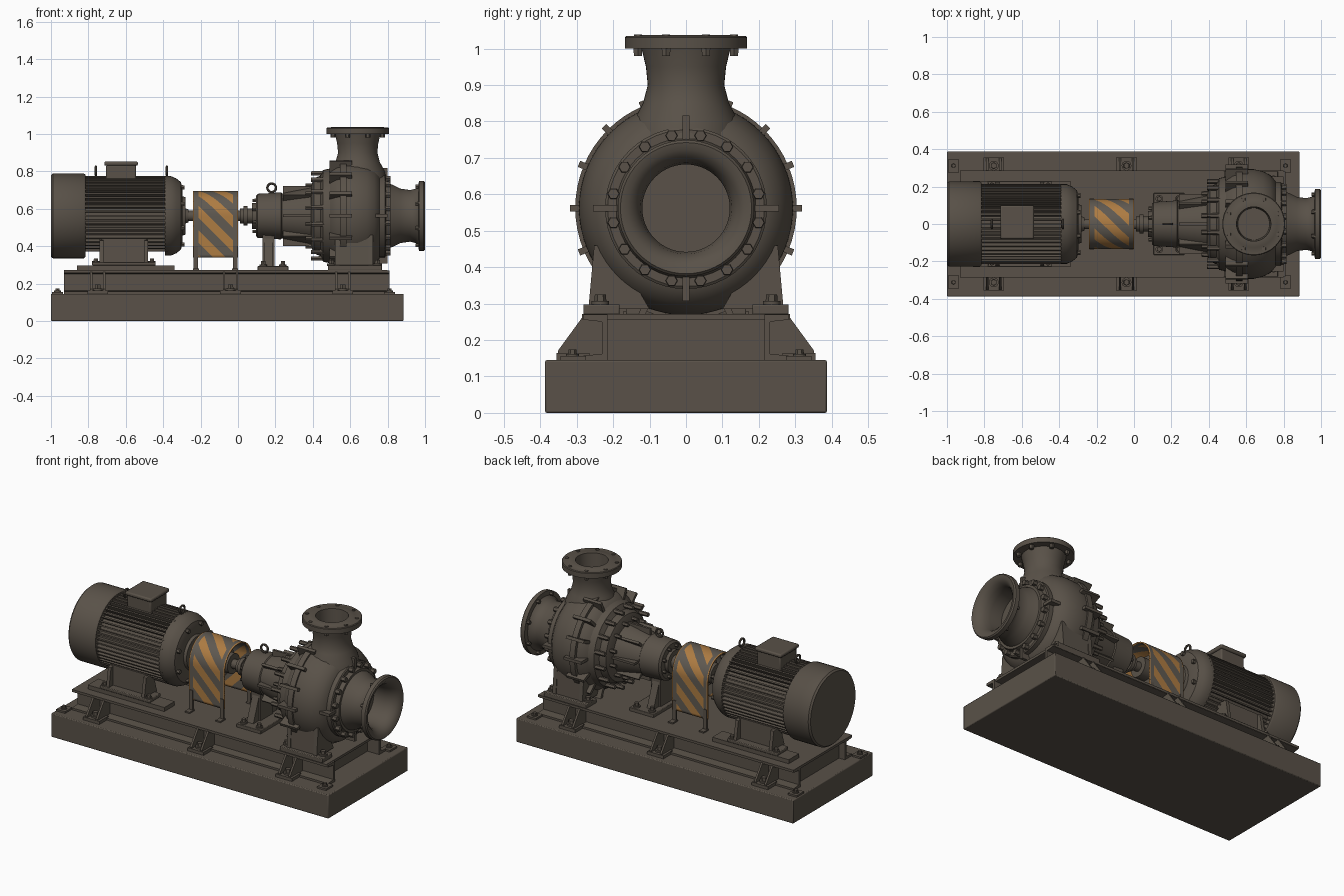
import bpy, bmesh, math
from mathutils import Vector, Matrix

if "Cube" in bpy.data.objects:
    bpy.data.objects.remove(bpy.data.objects["Cube"])

AX = 0.562   # shaft height
PX = 0.64    # discharge nozzle position


def mat(name, c):
    m = bpy.data.materials.new(name)
    m.diffuse_color = (*c, 1)
    m.use_nodes = True
    m.node_tree.nodes["Principled BSDF"].inputs["Base Color"].default_value = m.diffuse_color
    return m


IRON = mat("dark_brown_paint", (0.100, 0.083, 0.065))
ORANGE = mat("warning_orange", (0.42, 0.20, 0.055))
GREY = mat("guard_grey", (0.115, 0.100, 0.082))


def finish(name, bm, mats=(IRON,)):
    bmesh.ops.remove_doubles(bm, verts=bm.verts, dist=1e-5)
    bmesh.ops.recalc_face_normals(bm, faces=bm.faces)
    me = bpy.data.meshes.new(name)
    bm.to_mesh(me)
    bm.free()
    for m in mats:
        me.materials.append(m)
    ob = bpy.data.objects.new(name, me)
    bpy.context.collection.objects.link(ob)
    return ob


def add_box(bm, x0, x1, y0, y1, z0, z1):
    m = Matrix.Translation(((x0 + x1) / 2, (y0 + y1) / 2, (z0 + z1) / 2))
    bmesh.ops.create_cube(bm, size=1, matrix=m @ Matrix.Diagonal((x1 - x0, abs(y1 - y0), z1 - z0, 1)))


def boxes(name, items, bevel=0):
    bm = bmesh.new()
    for b in items:
        add_box(bm, *b)
    ob = finish(name, bm)
    if bevel:
        mod = ob.modifiers.new("bevel", 'BEVEL')
        mod.width, mod.segments = bevel, 2
    return ob


def lathe(name, prof, axis='X', n=48, c=(0, 0, AX)):
    """Revolve (position, radius) pairs around an axis through c."""
    bm = bmesh.new()
    rings = []
    for p, r in prof:
        ring = []
        for i in range(n):
            a = math.tau * i / n
            u, v = r * math.cos(a), r * math.sin(a)
            co = (p, u, v) if axis == 'X' else (u, v, p)
            ring.append(bm.verts.new(Vector(co) + Vector(c)))
        rings.append(ring)
    for a, b in zip(rings, rings[1:]):
        for i in range(n):
            j = (i + 1) % n
            bm.faces.new((a[i], a[j], b[j], b[i]))
    return finish(name, bm)


def prisms(name, pts, spans, axis='X'):
    """Extrude a 2D outline along X (outline in y,z) or Y (outline in x,z)."""
    bm = bmesh.new()
    for lo, hi, s in spans:
        put = (lambda t, p: (t, p[0] * s, p[1])) if axis == 'X' else (lambda t, p: (p[0], t, p[1]))
        a = [bm.verts.new(put(lo, p)) for p in pts]
        b = [bm.verts.new(put(hi, p)) for p in pts]
        bm.faces.new(a)
        bm.faces.new(b)
        for i in range(len(pts)):
            j = (i + 1) % len(pts)
            bm.faces.new((a[i], a[j], b[j], b[i]))
    return finish(name, bm)


def bolts(name, pts, d, r, h, washer=0):
    """Hex heads starting at each point and running along direction d."""
    bm = bmesh.new()
    rot = Vector((0, 0, 1)).rotation_difference(Vector(d)).to_matrix().to_4x4()
    for p in pts:
        m = Matrix.Translation(Vector(p)) @ rot
        bmesh.ops.create_cone(bm, cap_ends=True, segments=6, radius1=r, radius2=r * 0.9, depth=h,
                              matrix=m @ Matrix.Translation((0, 0, h / 2)))
        if washer:
            bmesh.ops.create_cone(bm, cap_ends=True, segments=16, radius1=washer, radius2=washer,
                                  depth=h * 0.4, matrix=m @ Matrix.Translation((0, 0, h * 0.2)))
    return finish(name, bm)


def ring_pts(x, r, n, off=0.0):
    return [(x, r * math.cos(math.tau * (i + off) / n), AX + r * math.sin(math.tau * (i + off) / n))
            for i in range(n)]


def radial_ribs(name, n, x0, x1, r0, r1, t, skip=lambda a: False):
    bm = bmesh.new()
    for i in range(n):
        a = math.tau * i / n
        if skip(a):
            continue
        b = bmesh.new()
        add_box(b, x0, x1, r0, r1, -t / 2, t / 2)
        bmesh.ops.transform(b, matrix=Matrix.Translation((0, 0, AX)) @ Matrix.Rotation(a, 4, 'X'), verts=b.verts)
        tmp = bpy.data.meshes.new("tmp")
        b.to_mesh(tmp)
        b.free()
        bm.from_mesh(tmp)
        bpy.data.meshes.remove(tmp)
    return finish(name, bm)


def eye(name, x, z, r, rot):
    bpy.ops.mesh.primitive_torus_add(major_radius=r, minor_radius=r * 0.28, major_segments=20,
                                     minor_segments=8, location=(x, 0, z), rotation=rot)
    ob = bpy.context.object
    ob.name = name
    ob.data.materials.append(IRON)


S = (-1, 1)
# Plinth and steel frame
boxes("plinth", [(-1, 0.885, -0.387, 0.387, 0, 0.145)], 0.005)
boxes("frame_top_plate", [(-0.93, 0.80, -0.285, 0.285, 0.257, 0.272)])
for s, side in zip(S, ("front", "back")):
    prisms(side + "_channel", [(0.215, 0.145), (0.282, 0.145), (0.282, 0.157), (0.23, 0.162),
                               (0.23, 0.25), (0.282, 0.256), (0.282, 0.27), (0.215, 0.27)],
           [(-0.93, 0.81, s)])
boxes("cross_members", [(x - 0.01, x + 0.01, -0.22, 0.22, 0.145, 0.26) for x in (-0.88, -0.3, 0.2, 0.72)])
GX = (-0.75, -0.04, 0.56)
prisms("frame_gussets", [(0.23, 0.15), (0.352, 0.15), (0.352, 0.17), (0.285, 0.262), (0.23, 0.262)],
       [(x + k - 0.006, x + k + 0.006, s) for x in GX for k in (-0.035, 0.035) for s in S])
boxes("anchor_pads", [(x - 0.055, x + 0.055, s * 0.31 - 0.045, s * 0.31 + 0.045, 0.143, 0.164)
                      for x in GX for s in S])
boxes("corner_pads", [(x - 0.03, x + 0.03, s * 0.31 - 0.035, s * 0.31 + 0.035, 0.143, 0.156)
                      for x in (-0.965, 0.81) for s in S])
bolts("anchor_bolts", [(x, s * 0.312, 0.16) for x in GX for s in S], (0, 0, 1), 0.018, 0.034, 0.026)
bolts("corner_bolts", [(x, s * 0.312, 0.154) for x in (-0.965, 0.81) for s in S], (0, 0, 1), 0.012, 0.02, 0.018)

# Motor
lathe("motor_fan_cowl", [(-1, 0), (-1, 0.218), (-0.99, 0.227), (-0.825, 0.227), (-0.815, 0.22), (-0.815, 0)], n=56)
lathe("motor_body", [(-0.82, 0), (-0.82, 0.186), (-0.37, 0.186), (-0.37, 0)])
radial_ribs("motor_fins", 52, -0.815, -0.375, 0.18, 0.213, 0.008,
            lambda a: abs(a - 1.5 * math.pi) < 0.45)
lathe("motor_end_bell", [(-0.39, 0), (-0.39, 0.213), (-0.36, 0.213), (-0.33, 0.2), (-0.305, 0.18), (-0.297, 0.15),
                         (-0.297, 0.105), (-0.28, 0.1), (-0.28, 0.04), (-0.265, 0.035), (-0.265, 0)])
bolts("motor_end_bolts", ring_pts(-0.32, 0.165, 8, 0.5), (1, 0, 0), 0.014, 0.035)
boxes("terminal_box", [(-0.705, -0.545, -0.07, 0.09, 0.73, 0.835)], 0.008)
boxes("terminal_box_lid", [(-0.715, -0.535, -0.08, 0.10, 0.83, 0.853)], 0.008)
boxes("motor_side_plates", [(-0.73, -0.49, s * 0.155 - 0.03, s * 0.155 + 0.03, 0.30, 0.44) for s in S])
prisms("motor_foot_webs", [(0.10, 0.31), (0.225, 0.31), (0.205, 0.43), (0.14, 0.44)],
       [(x - 0.01, x + 0.01, s) for x in (-0.73, -0.49) for s in S])
boxes("motor_feet", [(-0.78, -0.44, s * 0.175 - 0.055, s * 0.175 + 0.055, 0.296, 0.316) for s in S], 0.004)
boxes("motor_rails", [(-0.86, -0.34, s * 0.18 - 0.05, s * 0.18 + 0.05, 0.27, 0.297) for s in S])
bolts("motor_foot_bolts", [(x, s * 0.208, 0.31) for x in (-0.76, -0.46) for s in S], (0, 0, 1), 0.014, 0.024, 0.02)
for i, x in enumerate((-0.76, -0.38)):
    eye("motor_lifting_eye_%d" % (i + 1), x, 0.802, 0.023, (0, math.pi / 2, 0))

# Shaft and coupling
lathe("shaft", [(-0.3, 0), (-0.3, 0.028), (0.12, 0.028), (0.12, 0)], n=24)
lathe("coupling", [(-0.21, 0), (-0.21, 0.06), (-0.15, 0.06), (-0.15, 0.09), (-0.125, 0.09), (-0.12, 0.075),
                   (-0.115, 0.09), (-0.09, 0.09), (-0.09, 0.06), (-0.03, 0.06), (-0.03, 0)], n=32)

# Coupling guard: flat striped sheet, bent into an arch
R, X0, X1, ZB = 0.134, -0.24, 0.0, 0.34
leg = AX - ZB
L = 2 * leg + math.pi * R
bm = bmesh.new()
bmesh.ops.create_grid(bm, x_segments=1, y_segments=60, size=0.5)
for v in bm.verts:
    v.co = Vector((X0 + (v.co.x + 0.5) * (X1 - X0), (v.co.y + 0.5) * L, 0))
STEP = 0.066


def cut(co, no):
    bmesh.ops.bisect_plane(bm, geom=bm.verts[:] + bm.edges[:] + bm.faces[:], plane_co=co, plane_no=no, dist=1e-6)


for k in range(-4, 16):
    cut((0, k * STEP, 0), (1, 1, 0))
for x in (X0 + 0.006, X0 + 0.028, X1 - 0.028, X1 - 0.006):
    cut((x, 0, 0), (1, 0, 0))
for f in bm.faces:
    c = f.calc_center_median()
    rim = min(c.x - X0, X1 - c.x)
    stripe = math.floor((c.x + c.y) / STEP) % 2 == 0 and rim > 0.028
    f.material_index = 0 if stripe or rim < 0.006 else 1
for v in bm.verts:
    s = v.co.y
    if s < leg:
        y, z = -R, ZB + s
    elif s > L - leg:
        y, z = R, ZB + L - s
    else:
        a = (s - leg) / R
        y, z = -R * math.cos(a), AX + R * math.sin(a)
    v.co = (v.co.x, y, z)
guard = finish("coupling_guard", bm, (ORANGE, GREY))
sol = guard.modifiers.new("thickness", 'SOLIDIFY')
sol.thickness = 0.008
boxes("guard_legs", [(x - 0.012, x + 0.012, s * 0.131 - 0.006, s * 0.131 + 0.006, 0.27, 0.40)
                     for x in (-0.225, -0.015) for s in S])
boxes("guard_feet", [(x - 0.016, x + 0.016, s * 0.148 - 0.024, s * 0.148 + 0.024, 0.27, 0.28)
                     for x in (-0.225, -0.015) for s in S])

# Bearing housing with its support foot
lathe("shaft_collars", [(0.01, 0), (0.01, 0.04), (0.03, 0.04), (0.03, 0.052), (0.05, 0.052), (0.05, 0.04),
                        (0.075, 0.04), (0.075, 0.07), (0.1, 0.07), (0.1, 0)], n=32)
lathe("bearing_housing", [(0.095, 0), (0.095, 0.105), (0.105, 0.118), (0.15, 0.12), (0.23, 0.126), (0.235, 0.12),
                          (0.32, 0.137), (0.40, 0.152), (0.40, 0.185), (0.425, 0.185), (0.425, 0)])
bolts("bearing_cover_bolts", ring_pts(0.095, 0.09, 8, 0.5), (-1, 0, 0), 0.01, 0.018)
radial_ribs("bearing_housing_ribs", 8, 0.24, 0.41, 0.10, 0.16, 0.014)
eye("housing_lifting_eye", 0.18, 0.712, 0.023, (math.pi / 2, 0, 0))
boxes("housing_support", [(0.13, 0.195, -0.06, 0.06, 0.27, 0.47)])
prisms("housing_support_web", [(0.04, 0.28), (0.12, 0.28), (0.06, 0.44), (0.04, 0.44)],
       [(0.14, 0.185, s) for s in S])
boxes("housing_foot", [(0.105, 0.27, -0.165, 0.165, 0.27, 0.293)], 0.003)
bolts("housing_foot_bolts", [(x, s * 0.135, 0.29) for x in (0.135, 0.24) for s in S], (0, 0, 1), 0.014, 0.03, 0.02)

# Pump casing
lathe("casing_back_cover", [(0.39, 0), (0.39, 0.16), (0.405, 0.2), (0.44, 0.215), (0.455, 0.245),
                            (0.5, 0.255), (0.5, 0)])
lathe("volute", [(0.475, 0), (0.475, 0.235), (0.5, 0.262), (0.53, 0.282), (0.58, 0.294), (0.64, 0.293),
                 (0.69, 0.282), (0.73, 0.26), (0.755, 0.23), (0.765, 0.2), (0.765, 0)], n=64)
lathe("volute_seam_ring", [(0.545, 0.25), (0.545, 0.304), (0.58, 0.304), (0.58, 0.25)], n=64)
near_edge = lambda a: abs(math.sin(a)) > 0.93
radial_ribs("volute_ribs", 16, 0.49, 0.61, 0.24, 0.318, 0.018, near_edge)
lathe("volute_nozzle", [(0.72, 0.0), (0.72, 0.16), (0.80, 0.145), (0.85, 0.118), (0.90, 0.105), (0.95, 0.11),
                        (1.0, 0.122), (1.0, 0.168), (1.03, 0.168), (1.034, 0.164), (1.034, 0.13), (1.037, 0.125),
                        (1.037, 0.092), (0.92, 0.085), (0.92, 0)], 'Z', 48, (PX, 0, 0))
NB = [(PX + 0.143 * math.cos(a), 0.143 * math.sin(a)) for a in [math.tau * (i + 0.5) / 8 for i in range(8)]]
bolts("discharge_flange_bolts_lower", [(x, y, 1.002) for x, y in NB], (0, 0, -1), 0.014, 0.022)
bolts("discharge_flange_bolts_upper", [(x, y, 1.028) for x, y in NB], (0, 0, 1), 0.012, 0.01)
bolts("back_cover_studs", ring_pts(0.46, 0.232, 16, 0.5), (-1, 0, 0), 0.014, 0.07)
bolts("inner_cover_studs", ring_pts(0.41, 0.17, 12, 0.5), (-1, 0, 0), 0.012, 0.05)

# Suction cover and flared inlet
lathe("suction_cover", [(0.75, 0), (0.75, 0.222), (0.785, 0.222), (0.79, 0.215), (0.79, 0.192), (0.815, 0.185),
                        (0.815, 0)])
bolts("suction_cover_bolts", ring_pts(0.785, 0.203, 16, 0.5), (1, 0, 0), 0.017, 0.03)
radial_ribs("suction_ribs", 4, 0.72, 0.80, 0.18, 0.255, 0.018)
lathe("suction_inlet", [(0.80, 0), (0.80, 0.175), (0.83, 0.165), (0.87, 0.145), (0.92, 0.138), (0.95, 0.145),
                        (0.965, 0.16), (0.967, 0.187), (0.993, 0.187), (1.0, 0.180), (0.996, 0.160), (0.98, 0.14),
                        (0.955, 0.126), (0.92, 0.12), (0.84, 0.12), (0.84, 0)], n=56)
bolts("inlet_flange_bolts", ring_pts(0.969, 0.17, 8, 0.5), (-1, 0, 0), 0.012, 0.02)

# Pump feet
prisms("pump_legs", [(0.10, 0.285), (0.268, 0.285), (0.252, 0.46), (0.2, 0.46)],
       [(x - 0.012, x + 0.012, s) for x in (0.53, 0.71) for s in S])
prisms("pump_leg_plates", [(0.235, 0.285), (0.262, 0.285), (0.252, 0.46), (0.225, 0.46)],
       [(0.53, 0.71, s) for s in S])
boxes("pump_feet", [(0.48, 0.77, s * 0.232 - 0.05, s * 0.232 + 0.05, 0.27, 0.298) for s in S], 0.004)
bolts("pump_foot_bolts", [(x, s * 0.235, 0.295) for x in (0.50, 0.745) for s in S], (0, 0, 1), 0.017, 0.03, 0.024)

# Smooth the round parts, keep hard edges
for ob in bpy.data.objects:
    ob.select_set(ob.type == 'MESH')
    bpy.context.view_layer.objects.active = ob
bpy.ops.object.shade_smooth_by_angle(angle=math.radians(35))
